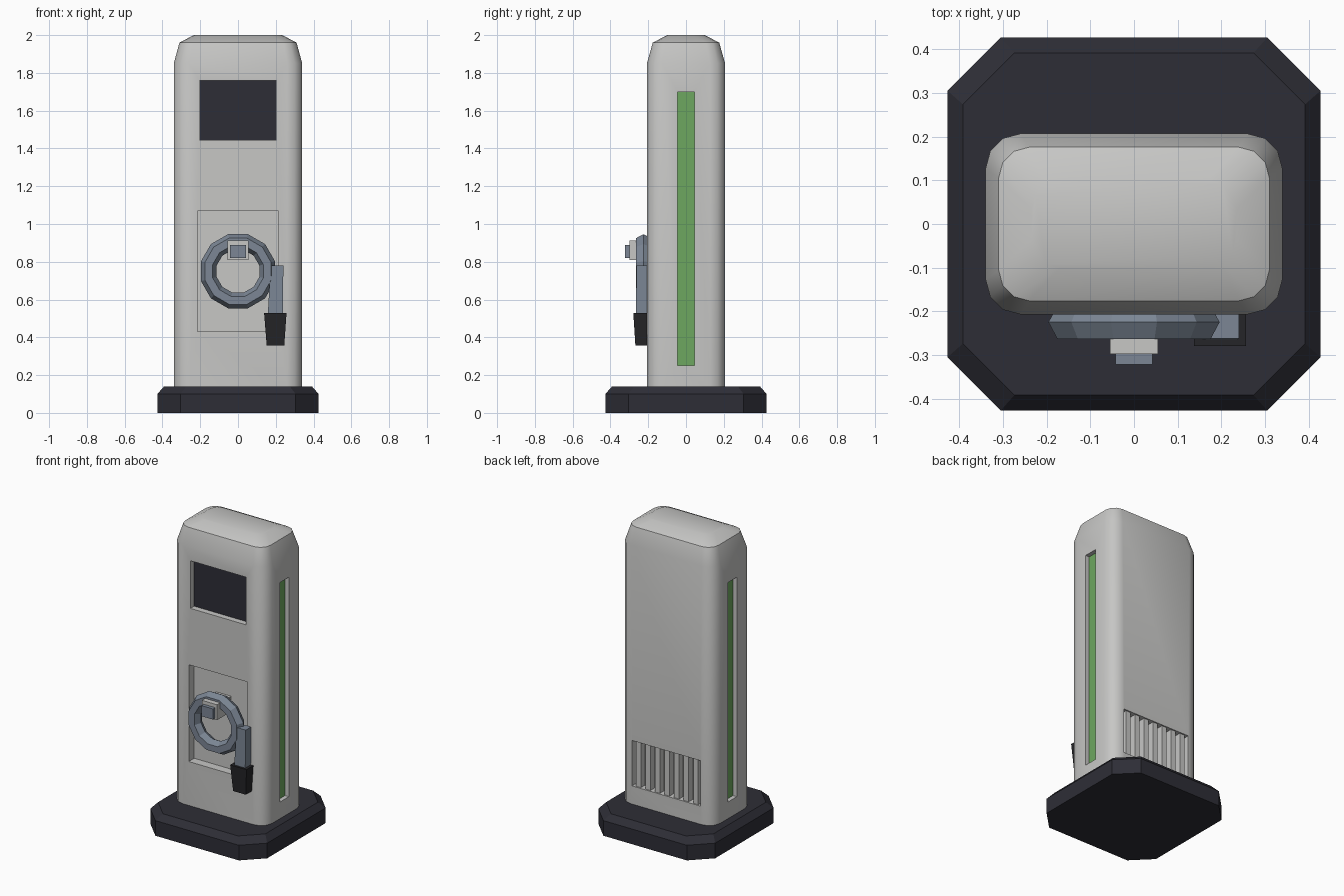
import bpy, bmesh, math
from mathutils import Vector

cube = bpy.data.objects.get("Cube")
if cube:
    bpy.data.objects.remove(cube, do_unlink=True)


def material(name, rgb):
    m = bpy.data.materials.new(name)
    m.use_nodes = True
    m.diffuse_color = (*rgb, 1)
    bsdf = next(n for n in m.node_tree.nodes if n.type == 'BSDF_PRINCIPLED')
    bsdf.inputs["Base Color"].default_value = (*rgb, 1)
    return m


SHELL = material("light grey shell", (0.57, 0.57, 0.56))
DARK = material("dark slate", (0.027, 0.027, 0.037))
BLACK = material("black rubber", (0.018, 0.018, 0.021))
STEEL = material("blue grey hose", (0.2, 0.24, 0.3))
GREEN = material("green strip", (0.155, 0.39, 0.115))


def finish(name, bm, mat):
    bmesh.ops.recalc_face_normals(bm, faces=bm.faces)
    mesh = bpy.data.meshes.new(name)
    bm.to_mesh(mesh)
    bm.free()
    ob = bpy.data.objects.new(name, mesh)
    bpy.context.collection.objects.link(ob)
    if mat:
        mesh.materials.append(mat)
    return ob


def loft(name, rings, mat):
    """Skin a stack of equal-length rings and cap both ends."""
    bm = bmesh.new()
    loops = [[bm.verts.new(p) for p in ring] for ring in rings]
    n = len(loops[0])
    for a, b in zip(loops, loops[1:]):
        for i in range(n):
            j = (i + 1) % n
            bm.faces.new((a[i], a[j], b[j], b[i]))
    bm.faces.new(loops[0])
    bm.faces.new(loops[-1])
    return finish(name, bm, mat)


def rounded_ring(hx, hy, r, z, seg):
    """Rectangle with rounded corners; one segment gives a chamfer."""
    pts = []
    for q, (sx, sy) in enumerate([(1, 1), (-1, 1), (-1, -1), (1, -1)]):
        for k in range(seg + 1):
            a = math.pi / 2 * (q + k / seg)
            pts.append((sx * (hx - r) + r * math.cos(a),
                        sy * (hy - r) + r * math.sin(a), z))
    return pts


def rect(x0, x1, y0, y1, z):
    return [(x0, y0, z), (x1, y0, z), (x1, y1, z), (x0, y1, z)]


def box(name, x, y, z, mat=None):
    return loft(name, [rect(*x, *y, h) for h in z], mat)


# Plinth with chamfered corners
loft("plinth", [rounded_ring(0.427, 0.427, 0.122, 0, 1),
                rounded_ring(0.427, 0.427, 0.122, 0.1, 1),
                rounded_ring(0.392, 0.392, 0.118, 0.14, 1)], DARK)

# Cabinet shell with a sloped cap
body = loft("cabinet", [rounded_ring(0.34, 0.207, 0.08, 0.12, 3),
                        rounded_ring(0.34, 0.207, 0.08, 1.85, 3),
                        rounded_ring(0.31, 0.176, 0.07, 1.96, 3),
                        rounded_ring(0.235, 0.1, 0.065, 2, 3)], SHELL)

# Recesses: screen, hose bay, vent and both side strips
cutters = [
    box("screen_cutter", (-0.203, 0.203), (-0.3, -0.165), (1.445, 1.76)),
    box("bay_cutter", (-0.215, 0.215), (-0.3, -0.15), (0.43, 1.07)),
    box("vent_cutter", (-0.25, 0.25), (0.155, 0.3), (0.26, 0.56)),
    box("left_cutter", (0.308, 0.4), (-0.045, 0.045), (0.25, 1.7)),
    box("right_cutter", (-0.4, -0.308), (-0.045, 0.045), (0.25, 1.7)),
]
bpy.context.view_layer.objects.active = body
for c in cutters:
    c.hide_render = True
    mod = body.modifiers.new("recess", 'BOOLEAN')
    mod.operation = 'DIFFERENCE'
    mod.solver = 'EXACT'
    mod.object = c
    bpy.ops.object.modifier_apply(modifier=mod.name)
for c in cutters:
    bpy.data.objects.remove(c, do_unlink=True)
bpy.ops.object.select_all(action='DESELECT')
body.select_set(True)
bpy.ops.object.shade_smooth_by_angle(angle=math.radians(32))

# Screen and side light strips on the recess floors
box("screen", (-0.202, 0.202), (-0.17, -0.164), (1.446, 1.759), DARK)
for side, s in (("left", 1), ("right", -1)):
    xs = sorted((s * 0.306, s * 0.313))
    box(side + "_light_strip", xs, (-0.044, 0.044), (0.251, 1.699), GREEN)

# Vent slats
for i in range(7):
    x = (i - 3) * 0.07
    box(f"vent_slat_{i + 1}", (x - 0.018, x + 0.018), (0.15, 0.198), (0.255, 0.565), SHELL)

# Coiled hose: twelve-sided ring with a hexagonal section
bm = bmesh.new()
N, M = 12, 6
coil = []
for i in range(N):
    a = 2 * math.pi * (i + 0.5) / N
    out = Vector((math.cos(a), 0, math.sin(a)))
    coil.append([])
    for j in range(M):
        b = 2 * math.pi * j / M
        p = out * (0.16 + 0.043 * math.cos(b)) + Vector((0, 0.045 * math.sin(b) - 0.225, 0.75))
        coil[i].append(bm.verts.new(p))
for i in range(N):
    for j in range(M):
        k, l = (i + 1) % N, (j + 1) % M
        bm.faces.new((coil[i][j], coil[k][j], coil[k][l], coil[i][l]))
finish("hose_coil", bm, STEEL)

# Hook that carries the coil
box("hook_arm", (-0.055, 0.055), (-0.298, -0.145), (0.81, 0.912), SHELL)
box("hook_tip", (-0.042, 0.042), (-0.322, -0.297), (0.82, 0.89), STEEL)

# Hanging connector
loft("connector_neck", [rect(0.158, 0.238, -0.265, -0.205, 0.52),
                        rect(0.172, 0.24, -0.262, -0.205, 0.78)], STEEL)
loft("connector_grip", [rect(0.152, 0.245, -0.268, -0.205, 0.357),
                        rect(0.138, 0.257, -0.279, -0.2, 0.53)], BLACK)
